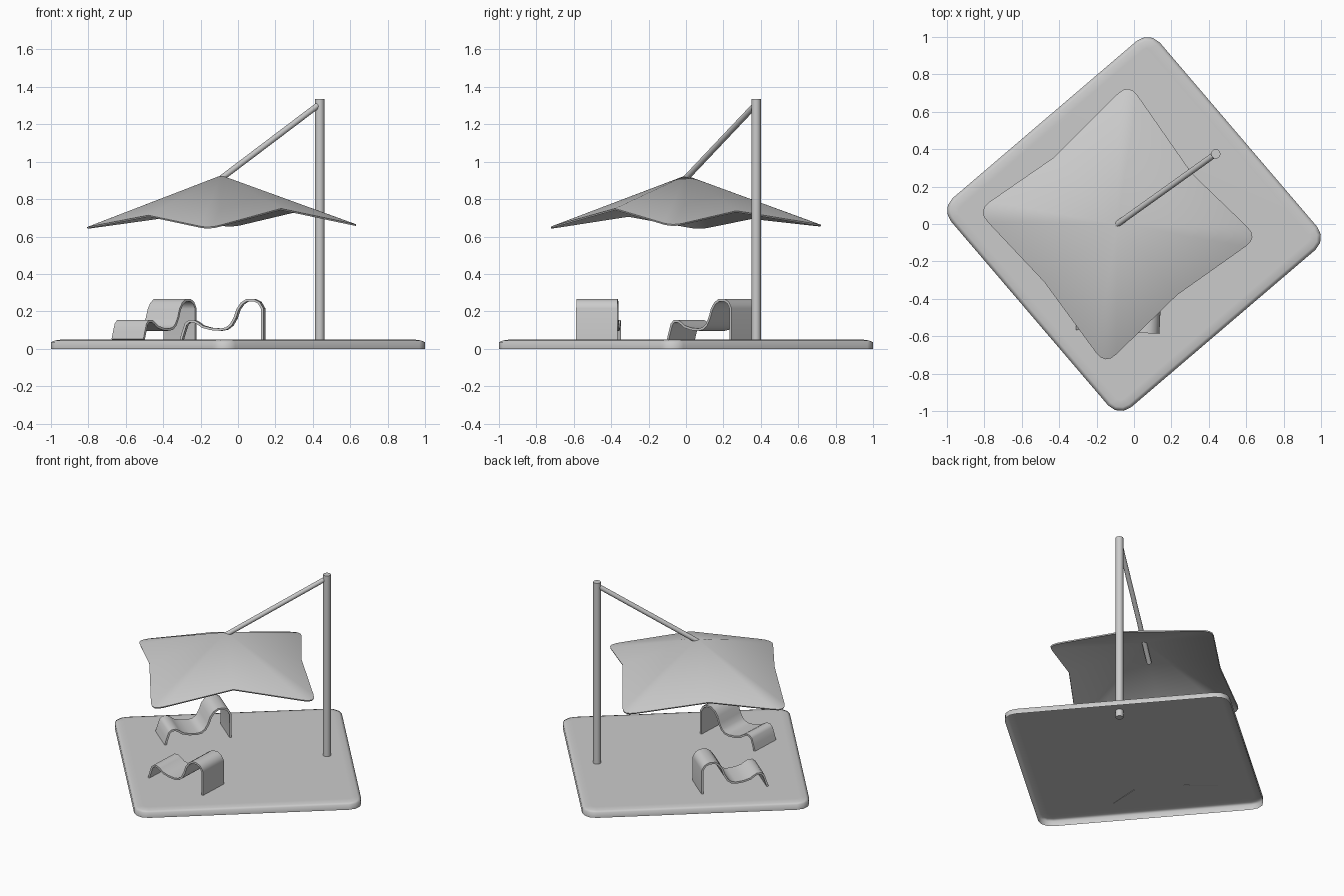
import bpy
import math
from mathutils import Vector

if "Cube" in bpy.data.objects:
    bpy.data.objects.remove(bpy.data.objects["Cube"])

SLAB_TOP = 0.05


def finish(obj, angle):
    # Smooth shading with sharp edges kept, on the final thickened mesh
    bpy.ops.object.select_all(action='DESELECT')
    obj.select_set(True)
    bpy.context.view_layer.objects.active = obj
    for mod in list(obj.modifiers):
        bpy.ops.object.modifier_apply(modifier=mod.name)
    obj.data.shade_smooth()
    obj.data.set_sharp_from_angle(angle=math.radians(angle))
    weighted = obj.modifiers.new("weighted_normals", 'WEIGHTED_NORMAL')
    weighted.keep_sharp = True
    return obj


def make_object(name, verts, faces, angle=35, thickness=0, offset=0):
    mesh = bpy.data.meshes.new(name)
    mesh.from_pydata([tuple(v) for v in verts], [], faces)
    mesh.update()
    obj = bpy.data.objects.new(name, mesh)
    bpy.context.collection.objects.link(obj)
    if thickness:
        mod = obj.modifiers.new("thickness", 'SOLIDIFY')
        mod.thickness = thickness
        mod.offset = offset
    return finish(obj, angle)


def rod(name, start, end, radius, sides=20):
    start, end = Vector(start), Vector(end)
    turn = (end - start).to_track_quat('Z', 'Y')
    ring = [turn @ Vector((radius * math.cos(a), radius * math.sin(a), 0))
            for a in (2 * math.pi * i / sides for i in range(sides))]
    verts = [start + p for p in ring] + [end + p for p in ring]
    faces = [(i, (i + 1) % sides, sides + (i + 1) % sides, sides + i) for i in range(sides)]
    faces += [tuple(reversed(range(sides))), tuple(range(sides, 2 * sides))]
    return make_object(name, verts, faces)


# Platform: rounded square shell with a softened top rim, open underneath
def platform(half=0.735, radius=0.088, steps=4, turn=40.5):
    layers = [(0, 0), (0, 0.036), (0.02, 0.044), (0.06, SLAB_TOP)]
    verts = []
    for inset, z in layers:
        for corner in range(4):
            mid = math.radians(45 + 90 * corner + turn)
            c = (half - radius) * math.sqrt(2)
            for s in range(steps):
                a = mid + math.radians(-45 + 90 * s / (steps - 1))
                verts.append((c * math.cos(mid) + (radius - inset) * math.cos(a),
                              c * math.sin(mid) + (radius - inset) * math.sin(a), z))
    n = 4 * steps
    faces = [(k * n + i, k * n + (i + 1) % n, (k + 1) * n + (i + 1) % n, (k + 1) * n + i)
             for k in range(len(layers) - 1) for i in range(n)]
    faces.append(tuple(range(len(verts) - n, len(verts))))
    return make_object("platform", verts, faces, 80)


platform()

# Mast and the slanted arm that carries the canopy
rod("mast", (0.437, 0.375, 0), (0.437, 0.375, 1.335), 0.025)
rod("canopy_arm", (0.432, 0.372, 1.305), (-0.19, -0.073, 0.835), 0.016, 14)


# Canopy: four panels fanning from the peak, rounded tips and raised edge middles
def canopy():
    peak = Vector((-0.09, 0, 0.927))
    tips = [Vector(t) for t in ((0.665, -0.072, 0.658), (-0.028, 0.755, 0.658),
                                (-0.84, 0.072, 0.645), (-0.154, -0.755, 0.645))]
    mids = [Vector(m) for m in ((0.31, 0.27, 0.738), (-0.43, 0.355, 0.702),
                                (-0.48, -0.31, 0.714), (0.23, -0.38, 0.75))]
    rim = []
    for i, tip in enumerate(tips):
        a = tip + (mids[i - 1] - tip).normalized() * 0.085
        b = tip + (mids[i] - tip).normalized() * 0.085
        for s in range(5):
            t = s / 4
            rim.append(a * (1 - t) ** 2 + tip * 2 * t * (1 - t) + b * t * t)
        rim.append(mids[i])
    n = len(rim)
    faces = [(0, 1 + i, 1 + (i + 1) % n) for i in range(n)]
    return make_object("canopy", [peak] + rim, faces, 50, 0.009, -1)


canopy()

# Loungers: one wavy ribbon profile (length, height) swept across the width
PROFILE = [(0, SLAB_TOP), (0.012, 0.09), (0.026, 0.132), (0.043, 0.147), (0.068, 0.148),
           (0.09, 0.136), (0.115, 0.118), (0.16, 0.106), (0.21, 0.102), (0.242, 0.108),
           (0.267, 0.128), (0.288, 0.165), (0.303, 0.21), (0.325, 0.242), (0.352, 0.26),
           (0.39, 0.26), (0.417, 0.246), (0.435, 0.215), (0.435, SLAB_TOP)]


def lounger(name, foot, angle, width=0.22):
    c, s = math.cos(math.radians(angle)), math.sin(math.radians(angle))
    verts = [(foot[0] + u * c - v * s, foot[1] + u * s + v * c, z)
             for u, z in PROFILE for v in (-width / 2, width / 2)]
    faces = [(2 * i, 2 * i + 1, 2 * i + 3, 2 * i + 2) for i in range(len(PROFILE) - 1)]
    return make_object(name, verts, faces, 50, 0.013, 0)


lounger("front_lounger", (-0.30, -0.457), -2.6)
lounger("left_lounger", (-0.587, -0.027), 50.5)
